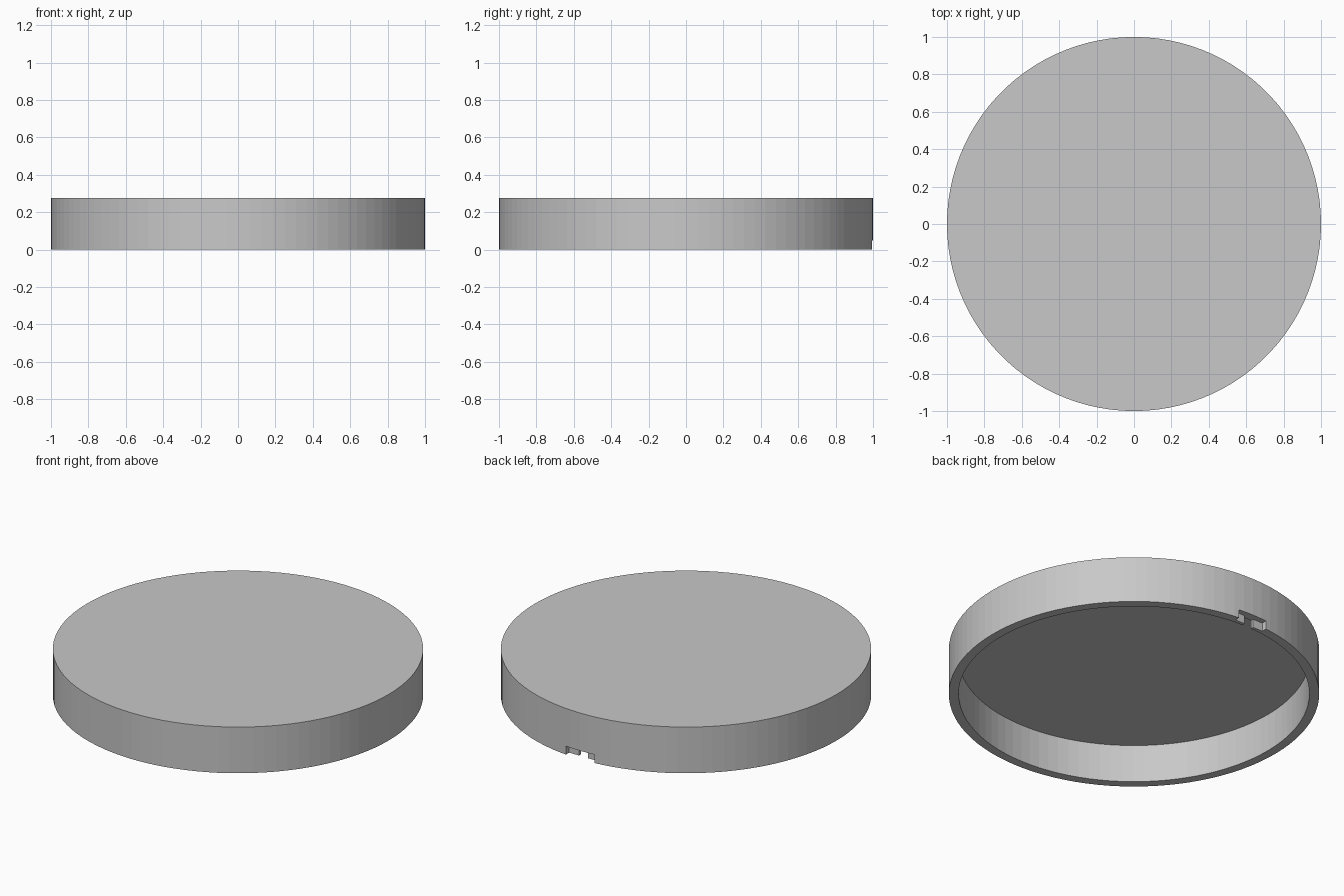
import bpy

cube = bpy.data.objects.get("Cube")
if cube:
    bpy.data.objects.remove(cube, do_unlink=True)

RADIUS, HEIGHT, WALL = 1.0, 0.275, 0.053
SEGMENTS = 100
NOTCH_TOP = 0.05

grey = bpy.data.materials.new("plain grey")
grey.use_nodes = True
colour = (0.58, 0.58, 0.58, 1)
grey.diffuse_color = colour
grey.node_tree.nodes["Principled BSDF"].inputs["Base Color"].default_value = colour


def cylinder(name, radius, bottom, top):
    bpy.ops.mesh.primitive_cylinder_add(vertices=SEGMENTS, radius=radius, depth=top - bottom,
                                        location=(0, 0, (bottom + top) / 2))
    obj = bpy.context.object
    obj.name = name
    obj.data.materials.append(grey)
    return obj


def box(name, width, y_min, y_max, bottom, top):
    bpy.ops.mesh.primitive_cube_add(size=1, location=(0, (y_min + y_max) / 2, (bottom + top) / 2))
    obj = bpy.context.object
    obj.name = name
    obj.scale = (width, y_max - y_min, top - bottom)
    obj.data.materials.append(grey)
    return obj


def cut(target, cutter):
    cutter.hide_render = True
    mod = target.modifiers.new(cutter.name, "BOOLEAN")
    mod.operation = "DIFFERENCE"
    mod.solver = "EXACT"
    mod.object = cutter
    bpy.context.view_layer.objects.active = target
    bpy.ops.object.modifier_apply(modifier=mod.name)
    bpy.data.objects.remove(cutter, do_unlink=True)


# Round lid, hollow from below
lid = cylinder("round_lid", RADIUS, 0, HEIGHT)
cut(lid, cylinder("hollow", RADIUS - WALL, -0.1, HEIGHT - 0.05))

# Wide recess in the outside of the back rim, with a narrow slot through to the inside
cut(lid, box("rim_recess", 0.19, 0.965, 1.1, -0.1, NOTCH_TOP))
cut(lid, box("rim_slot", 0.06, 0.9, 1.05, -0.1, NOTCH_TOP))
